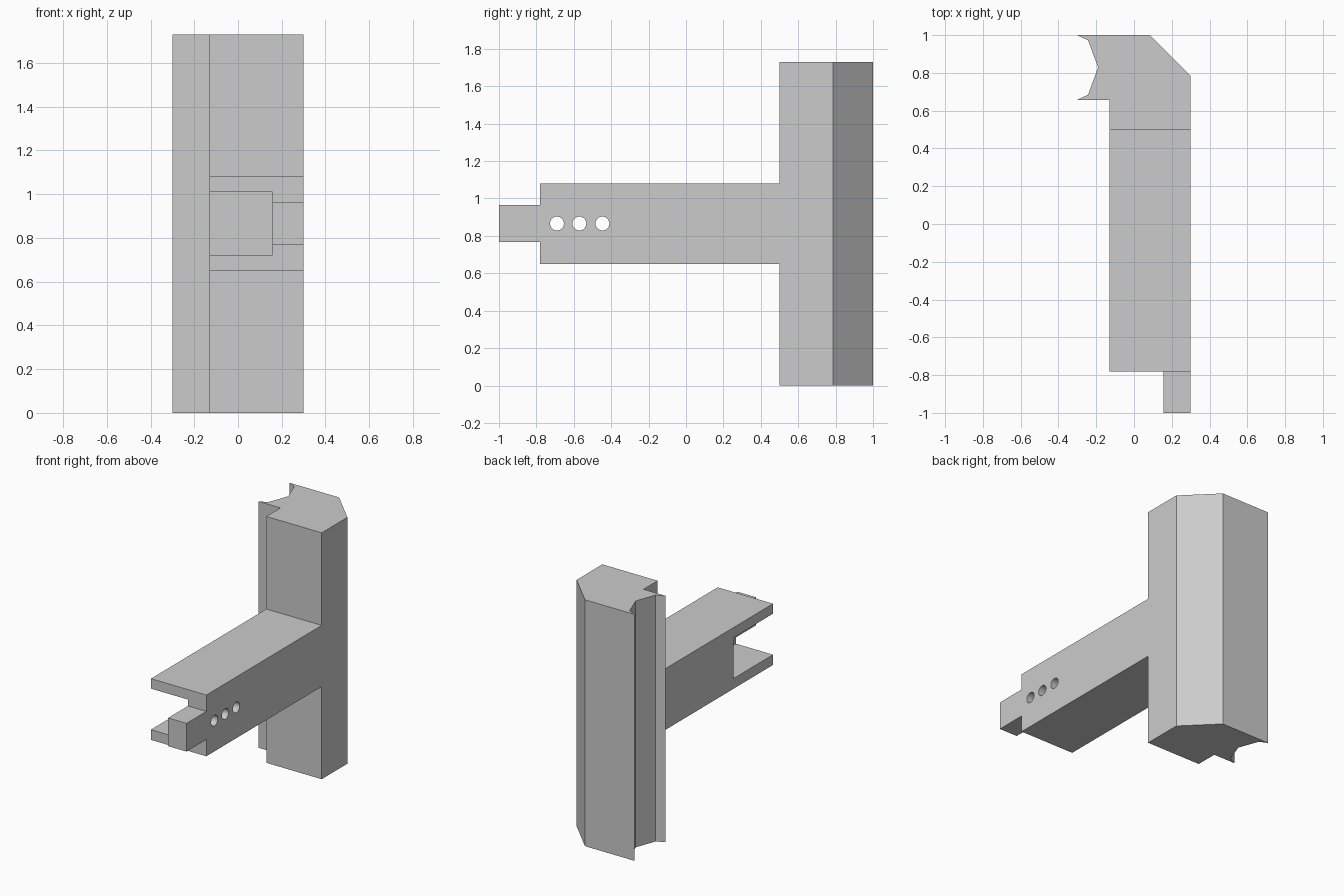
import bpy
import bmesh
from mathutils import Matrix, Vector

cube = bpy.data.objects.get("Cube")
if cube:
    bpy.data.objects.remove(cube, do_unlink=True)

# Single plain grey
GREY = (0.6, 0.6, 0.6, 1.0)
grey = bpy.data.materials.new("plain_grey")
grey.use_nodes = True
grey.diffuse_color = GREY
grey.node_tree.nodes["Principled BSDF"].inputs["Base Color"].default_value = GREY


def add_object(name, bm):
    bmesh.ops.recalc_face_normals(bm, faces=bm.faces[:])
    mesh = bpy.data.meshes.new(name)
    bm.to_mesh(mesh)
    bm.free()
    mesh.materials.append(grey)
    obj = bpy.data.objects.new(name, mesh)
    bpy.context.collection.objects.link(obj)
    return obj


def prism(name, outline, bottom, top):
    """Extrude an outline in the ground plane upwards."""
    bm = bmesh.new()
    face = bm.faces.new([bm.verts.new((x, y, bottom)) for x, y in outline])
    result = bmesh.ops.extrude_face_region(bm, geom=[face])
    verts = [v for v in result["geom"] if isinstance(v, bmesh.types.BMVert)]
    bmesh.ops.translate(bm, verts=verts, vec=(0, 0, top - bottom))
    return add_object(name, bm)


def box(name, x, y, z):
    outline = [(x[0], y[0]), (x[1], y[0]), (x[1], y[1]), (x[0], y[1])]
    return prism(name, outline, *z)


def rod_along_x(name, centre, radius, length):
    bm = bmesh.new()
    matrix = Matrix.Translation(Vector(centre)) @ Matrix.Rotation(1.5707963, 4, "Y")
    bmesh.ops.create_cone(bm, cap_ends=True, segments=32, radius1=radius,
                          radius2=radius, depth=length, matrix=matrix)
    return add_object(name, bm)


def cut(target, cutter):
    mod = target.modifiers.new("cut", "BOOLEAN")
    mod.operation = "DIFFERENCE"
    mod.solver = "EXACT"
    mod.object = cutter
    bpy.context.view_layer.objects.active = target
    bpy.ops.object.modifier_apply(modifier=mod.name)
    bpy.data.objects.remove(cutter, do_unlink=True)


LEFT, RIGHT = 0.30, -0.13   # outer sides of the arm
WALL = 0.157                # inner side of the drilled wall
FRONT, JOINT = -0.78, 0.50  # ends of the arm

# Upright column with a chamfered corner and a notched lip
column = prism("column", [
    (-0.30, 1.0), (0.085, 1.0), (LEFT, 0.785), (LEFT, JOINT), (RIGHT, JOINT),
    (RIGHT, 0.657), (-0.30, 0.657), (-0.243, 0.685), (-0.19, 0.829),
    (-0.243, 0.972)], 0, 1.73)

# Horizontal arm, slotted at its front end
arm = box("arm", (RIGHT, LEFT), (FRONT, JOINT), (0.65, 1.08))
cut(arm, box("slot_cutter", (RIGHT - 0.1, WALL), (FRONT - 0.1, -0.34), (0.722, 1.01)))

# Three pin holes through the remaining wall
for y in (-0.69, -0.57, -0.447):
    cut(arm, rod_along_x("hole_cutter", (0.23, y, 0.866), 0.037, 0.3))

# Tongue projecting from the wall
tongue = box("tongue", (WALL, LEFT), (-1.0, FRONT), (0.767, 0.965))

# Smooth hole walls, crisp edges elsewhere
bpy.ops.object.select_all(action="DESELECT")
arm.select_set(True)
bpy.context.view_layer.objects.active = arm
bpy.ops.object.shade_smooth_by_angle(angle=0.5)
